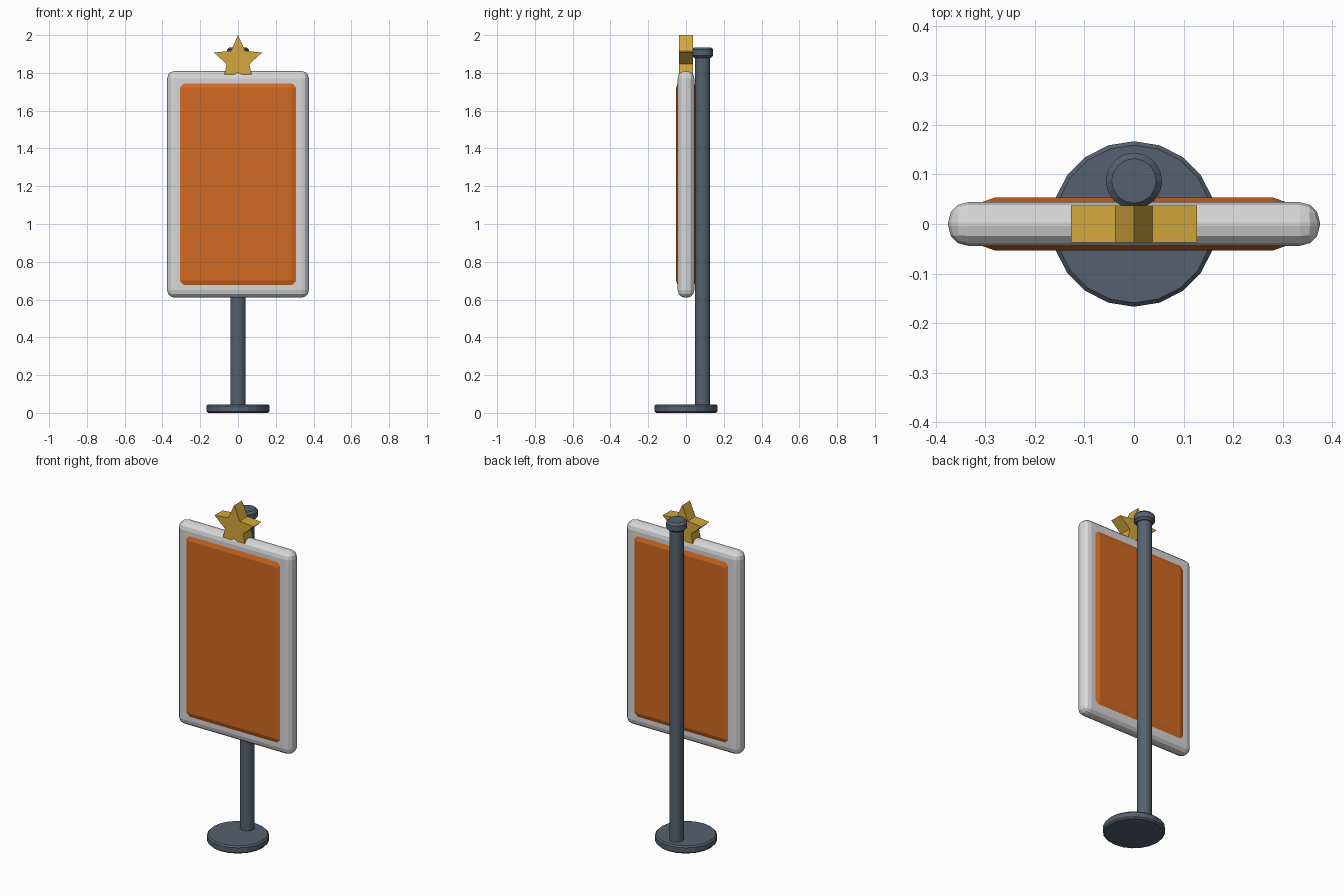
import bpy
import bmesh
from math import sin, cos, pi
from mathutils import Matrix

cube = bpy.data.objects.get("Cube")
if cube:
    bpy.data.objects.remove(cube, do_unlink=True)


def material(name, rgb):
    mat = bpy.data.materials.new(name)
    mat.use_nodes = True
    mat.diffuse_color = (*rgb, 1)
    mat.node_tree.nodes["Principled BSDF"].inputs["Base Color"].default_value = (*rgb, 1)
    return mat


white = material("frame white", (0.68, 0.68, 0.68))
orange = material("panel orange", (0.64, 0.14, 0.015))
slate = material("post slate", (0.09, 0.12, 0.16))
gold = material("star gold", (0.65, 0.39, 0.045))


def add_object(name, bm, mat):
    bmesh.ops.recalc_face_normals(bm, faces=bm.faces)
    mesh = bpy.data.meshes.new(name)
    bm.to_mesh(mesh)
    bm.free()
    mesh.materials.append(mat)
    obj = bpy.data.objects.new(name, mesh)
    bpy.context.collection.objects.link(obj)
    return obj


def bevel(obj, width, segments):
    mod = obj.modifiers.new("Rounded edges", 'BEVEL')
    mod.width = width
    mod.segments = segments
    mod.limit_method = 'ANGLE'
    mod.angle_limit = 0.7


def loft(name, rings, mat):
    """Skin equal-length rings of points and cap both ends."""
    bm = bmesh.new()
    loops = [[bm.verts.new(p) for p in ring] for ring in rings]
    n = len(loops[0])
    for a, b in zip(loops, loops[1:]):
        for i in range(n):
            j = (i + 1) % n
            bm.faces.new((a[i], a[j], b[j], b[i]))
    bm.faces.new(loops[0])
    bm.faces.new(loops[-1])
    return add_object(name, bm, mat)


def cylinder(name, radius, z0, z1, y, sides, edge):
    # Profile rings with small chamfers at the rims
    profile = [(radius - edge, z0), (radius, z0 + edge), (radius, z1 - edge), (radius - edge, z1)]
    rings = [[(r * sin(2 * pi * i / sides), y + r * cos(2 * pi * i / sides), z)
              for i in range(sides)] for r, z in profile]
    return loft(name, rings, slate)


# Stand: round foot, post behind the board, and finial cap
POST_Y = 0.087
cylinder("base", 0.167, 0, 0.045, 0, 20, 0.008)
cylinder("post", 0.04, 0.03, 1.9, POST_Y, 16, 0.002)
cylinder("post_cap", 0.057, 1.88, 1.935, POST_Y, 16, 0.012)

# Rounded board frame
MID_Z = 1.21
bm = bmesh.new()
bmesh.ops.create_cube(bm, size=1, matrix=Matrix.Translation((0, 0, MID_Z))
                      @ Matrix.Diagonal((0.75, 0.088, 1.2, 1)))
bevel(add_object("board_frame", bm, white), 0.04, 3)


# Raised panel with clipped corners, showing on both faces
def panel_ring(w, h, cut, y):
    quarter = [(w, h - cut), (w - cut, h)]
    pts = quarter + [(-x, z) for x, z in reversed(quarter)]
    pts += [(-x, -z) for x, z in pts]
    return [(x, y, MID_Z + z) for x, z in pts]


wide, high = 0.31, 0.537
loft("panel", [panel_ring(wide - 0.028, high - 0.028, 0.006, -0.053),
               panel_ring(wide, high, 0.022, -0.043),
               panel_ring(wide, high, 0.022, 0.043),
               panel_ring(wide - 0.028, high - 0.028, 0.006, 0.053)], orange)

# Five-pointed star on top
star = []
for i in range(10):
    r = 0.063 if i % 2 else 0.134
    star.append((r * sin(i * pi / 5), 1.866 + r * cos(i * pi / 5)))
loft("star", [[(x, y, z) for x, z in star] for y in (-0.037, 0.037)], gold)
